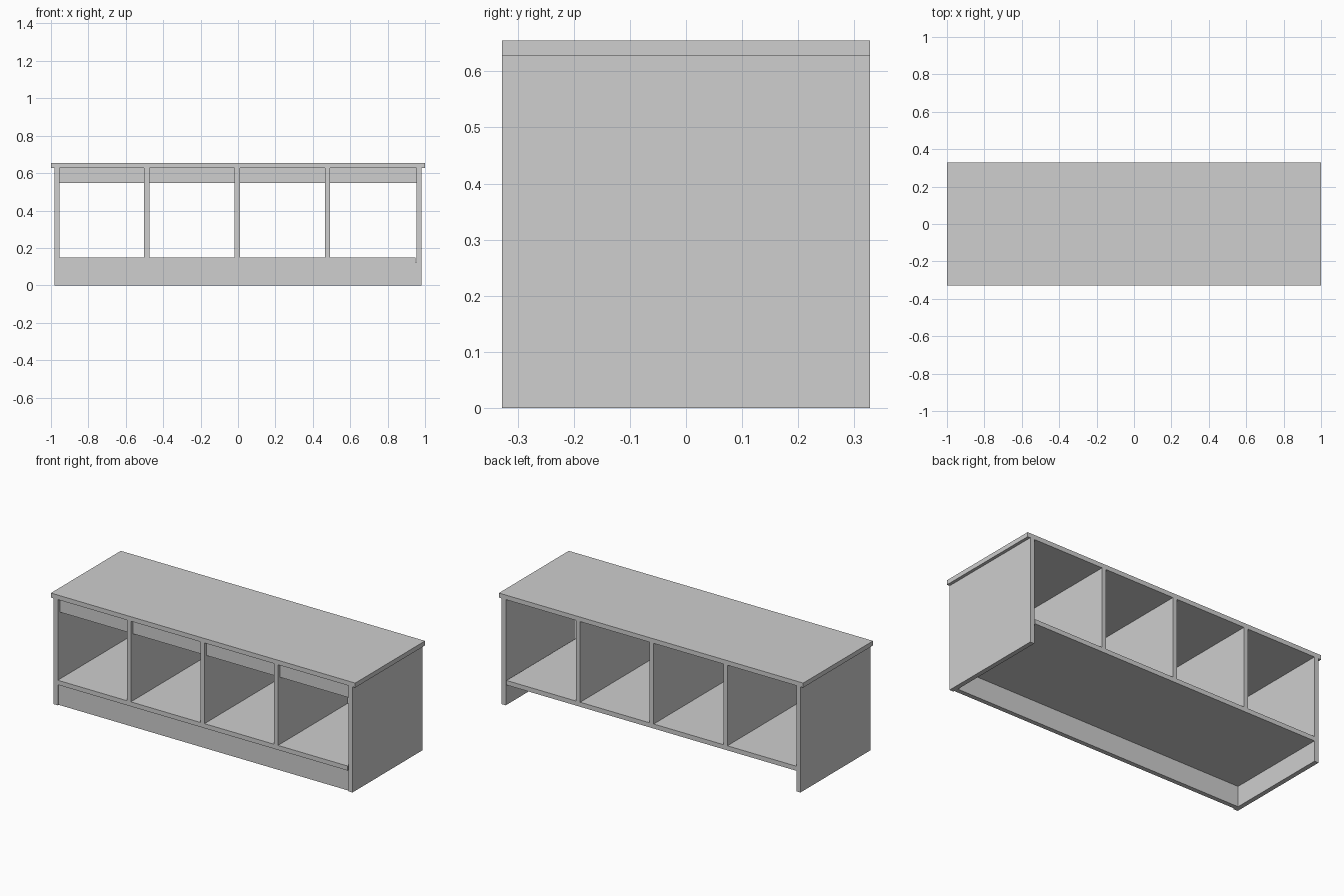
import bpy
import bmesh

cube = bpy.data.objects.get("Cube")
if cube:
    bpy.data.objects.remove(cube, do_unlink=True)

grey = bpy.data.materials.new("light_grey")
grey.use_nodes = True
colour = (0.62, 0.62, 0.62, 1)
grey.diffuse_color = colour
grey.node_tree.nodes["Principled BSDF"].inputs["Base Color"].default_value = colour


def board(name, x, y, z):
    """Flat board spanning the given (low, high) ranges."""
    bm = bmesh.new()
    bmesh.ops.create_cube(bm, size=1)
    for v in bm.verts:
        v.co = [(lo + hi) / 2 + c * (hi - lo) for c, (lo, hi) in zip(v.co, (x, y, z))]
    mesh = bpy.data.meshes.new(name)
    bm.to_mesh(mesh)
    bm.free()
    mesh.materials.append(grey)
    obj = bpy.data.objects.new(name, mesh)
    bpy.context.collection.objects.link(obj)
    return obj


T = 0.027                      # board thickness
D = 0.328                      # half depth
OUT, INN = 0.982, 0.955        # side panel outer and inner faces
TOP = 0.655
UNDER = TOP - T
SHELF = 0.149
depth = (-D, D)

# Top and side panels
board("bench_top", (-1, 1), depth, (UNDER, TOP))
board("right_side_panel", (-OUT, -INN), depth, (0, UNDER))
board("left_side_panel", (INN, OUT), depth, (0, UNDER))

# Bottom shelf and the plinth under its front edge
board("bottom_shelf", (-INN, INN - 0.005), depth, (SHELF - T, SHELF))
board("front_plinth", (-INN, INN), (-D + 0.008, -D + 0.008 + T), (0, SHELF - T))

# Upright dividers
centres = (-0.488, -0.004, 0.479)
for i, c in enumerate(centres):
    board(f"divider_{i + 1}", (c - T / 2, c + T / 2), depth, (SHELF, UNDER))

# Recessed front rail in each bay
starts = [-INN] + [c + T / 2 for c in centres]
ends = [c - T / 2 for c in centres] + [INN]
for i, span in enumerate(zip(starts, ends)):
    board(f"front_rail_{i + 1}", span, (-D + 0.02, -D + 0.02 + T), (0.546, UNDER))
